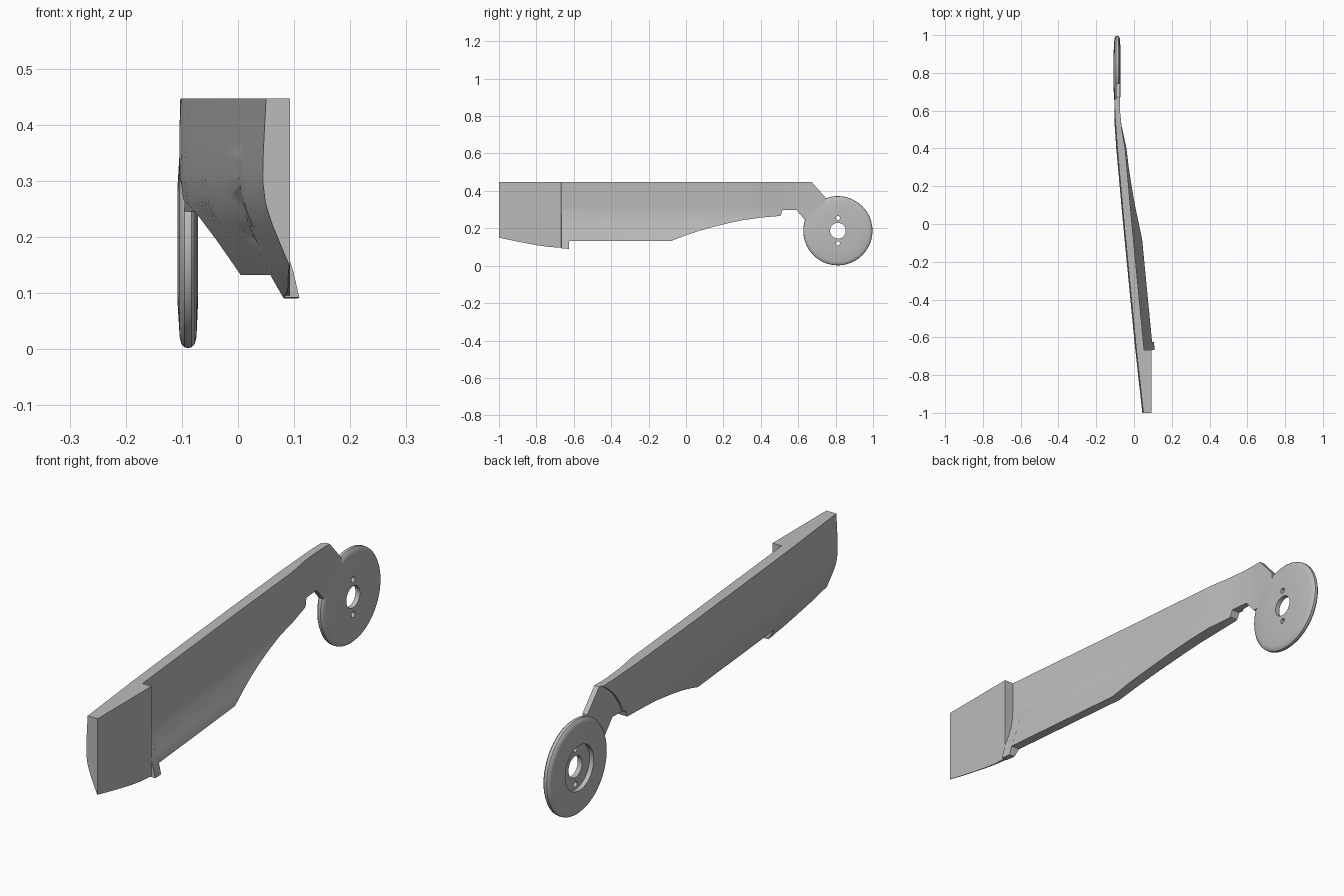
import bpy, bmesh, math
from mathutils import Matrix

if "Cube" in bpy.data.objects:
    bpy.data.objects.remove(bpy.data.objects["Cube"], do_unlink=True)

grey = bpy.data.materials.new("plain grey")
grey.use_nodes = True
grey.diffuse_color = (0.5, 0.5, 0.5, 1)
grey.node_tree.nodes["Principled BSDF"].inputs["Base Color"].default_value = (0.5, 0.5, 0.5, 1)

HUB_Y, HUB_Z = 0.812, 0.187


def lerp(points, t):
    """Piecewise linear lookup."""
    if t <= points[0][0]:
        return points[0][1]
    for (a, va), (b, vb) in zip(points, points[1:]):
        if t <= b:
            return va + (vb - va) * (t - a) / (b - a)
    return points[-1][1]


def finish(bm, name):
    bmesh.ops.recalc_face_normals(bm, faces=bm.faces)
    mesh = bpy.data.meshes.new(name)
    bm.to_mesh(mesh)
    bm.free()
    mesh.materials.append(grey)
    obj = bpy.data.objects.new(name, mesh)
    bpy.context.collection.objects.link(obj)
    return obj


def select(obj):
    bpy.ops.object.select_all(action='DESELECT')
    obj.select_set(True)
    bpy.context.view_layer.objects.active = obj


def cut_cylinder(obj, x0, x1, y, z, radius, segments):
    """Subtract a cylinder lying along x."""
    bm = bmesh.new()
    place = Matrix.Translation(((x0 + x1) / 2, y, z)) @ Matrix.Rotation(math.pi / 2, 4, 'Y')
    bmesh.ops.create_cone(bm, cap_ends=True, segments=segments, radius1=radius,
                          radius2=radius, depth=x1 - x0, matrix=place)
    cutter = finish(bm, "cutter")
    cutter.hide_render = True
    select(obj)
    mod = obj.modifiers.new("cut", 'BOOLEAN')
    mod.operation = 'DIFFERENCE'
    mod.solver = 'EXACT'
    mod.object = cutter
    bpy.ops.object.modifier_apply(modifier=mod.name)
    bpy.data.objects.remove(cutter, do_unlink=True)


def smooth(obj, degrees):
    select(obj)
    bpy.ops.object.shade_smooth_by_angle(angle=math.radians(degrees))


# Curves of the blade: sweep along y, outer and inner section over height
sweep = [(-1, .05), (-.66, .012), (0, -.052), (.4, -.088), (.6, -.102), (.75, -.104)]
outer_section = [(.09, .073), (.13, .05), (.15, .041), (.2, .02), (.23, .008),
                 (.26, -.001), (.3, -.006), (.35, -.005), (.447, 0)]
inner_section = [(.09, .097), (.15, .083), (.2, .064), (.25, .049), (.3, .042), (.447, .041)]
BLOCK_X, BLOCK_END, TAB_END = .093, -.667, -.625

# Stations along the arm: y, bottom, top
stations = [(-1, .15, .447), (-.9, .129, .447), (-.8, .11, .447), (-.73, .1, .447),
            (BLOCK_END, .096, .447), (BLOCK_END + .0002, .092, .447),
            (TAB_END, .09, .447), (TAB_END + .0002, .132, .447),
            (-.35, .132, .447), (-.08, .132, .447), (0, .163, .447), (.07, .186, .447),
            (.14, .206, .447), (.22, .226, .447), (.3, .243, .447), (.4, .257, .447),
            (.5, .266, .447), (.507, .27, .447), (.516, .298, .447), (.59, .298, .447),
            (.635, .245, .447), (.672, .25, .447), (.745, .3, .365)]
STEPS = 16


def section(y, low, high):
    x = lerp(sweep, y)
    heights = [low + (high - low) * i / STEPS for i in range(STEPS + 1)]
    outer = [(x + lerp(outer_section, z), y, z) for z in heights]
    inner = []
    for (ox, _, z) in outer:
        if y <= BLOCK_END:
            ix = BLOCK_X
        else:
            blend = min(max((y - .4) / .2, 0), 1)
            ix = (x + lerp(inner_section, z)) * (1 - blend) - .074 * blend
        inner.append((max(ix, ox + .001), y, z))
    return outer + inner[::-1]


# Swept blade with thick end block and small lower tab
bm = bmesh.new()
rings = [[bm.verts.new(p) for p in section(*s)] for s in stations]
for a, b in zip(rings, rings[1:]):
    n = len(a)
    for i in range(n):
        bm.faces.new((a[i], a[(i + 1) % n], b[(i + 1) % n], b[i]))
for ring in (rings[0], rings[-1]):
    for i in range(STEPS):
        bm.faces.new((ring[i], ring[i + 1], ring[-2 - i], ring[-1 - i]))
blade = finish(bm, "blade_arm")

# Shallow curved step where the blade thins to the neck
cut_cylinder(blade, -.3, -.095, HUB_Y, HUB_Z, .3, 96)
smooth(blade, 25)

# Round hub with rounded rim, centre hole and outer recess: radius, x
profile = [(.042, -.071), (.1, -.071), (.165, -.074), (.178, -.077), (.184, -.083),
           (.185, -.089), (.184, -.095), (.178, -.101), (.165, -.104), (.1, -.108),
           (.088, -.108), (.088, -.09), (.042, -.09)]
bm = bmesh.new()
verts = [bm.verts.new((x, HUB_Y, HUB_Z + r)) for r, x in profile]
edges = [bm.edges.new((verts[i], verts[i - 1])) for i in range(len(verts))]
bmesh.ops.spin(bm, geom=verts + edges, cent=(0, HUB_Y, HUB_Z), axis=(1, 0, 0),
               angle=math.tau, steps=72, use_merge=True)
bmesh.ops.remove_doubles(bm, verts=bm.verts, dist=1e-5)
hub = finish(bm, "hub_disc")

# Two small bolt holes
for side in (-1, 1):
    cut_cylinder(hub, -.2, 0, HUB_Y, HUB_Z + side * .068, .011, 20)
smooth(hub, 35)
